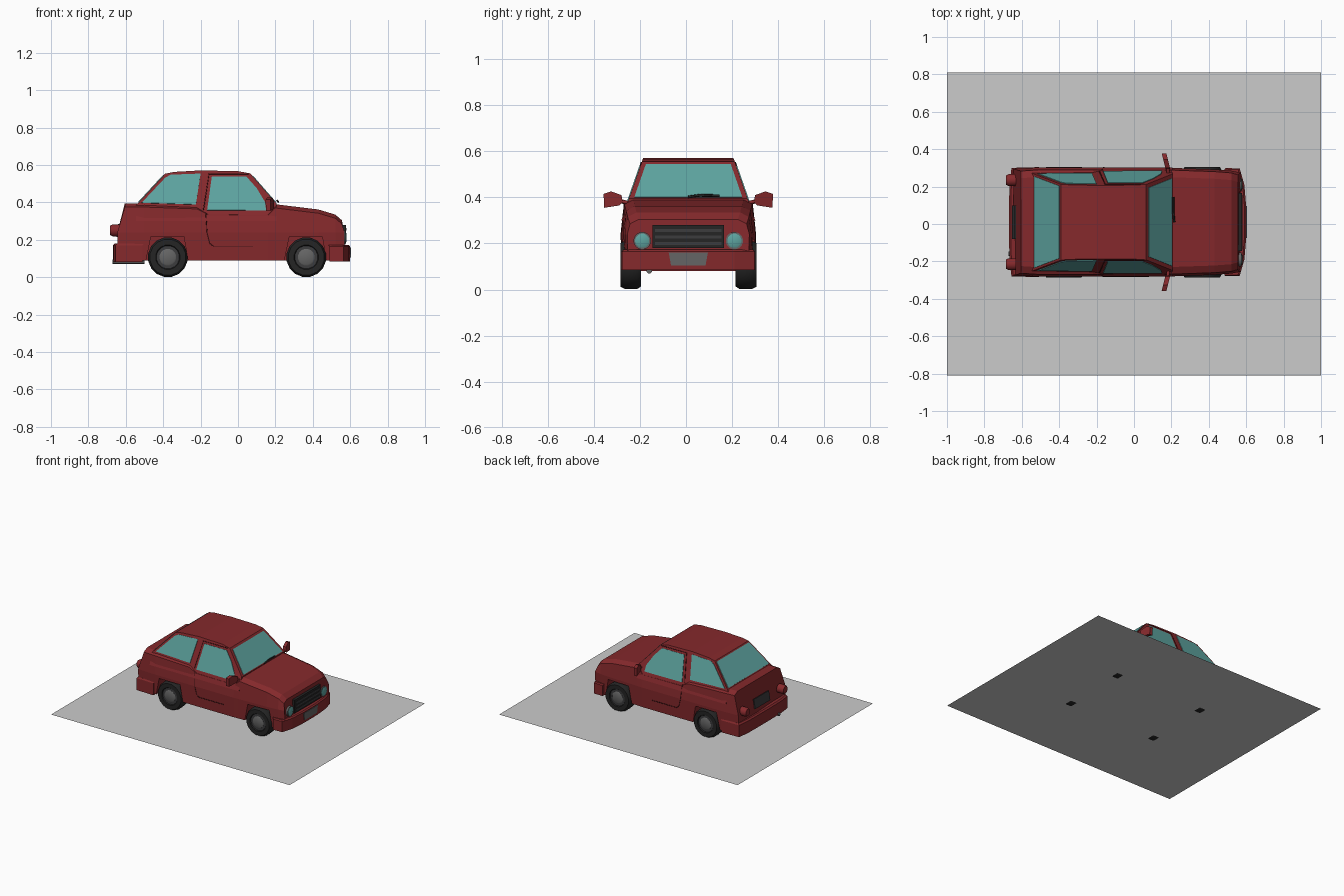
import bpy, bmesh, math
from mathutils import Vector, Matrix

if "Cube" in bpy.data.objects:
    bpy.data.objects.remove(bpy.data.objects["Cube"])

CY = 0.01  # car sits slightly off the ground centre


def mat(name, c):
    m = bpy.data.materials.new(name)
    m.diffuse_color = (*c, 1)
    m.use_nodes = True
    m.node_tree.nodes["Principled BSDF"].inputs["Base Color"].default_value = m.diffuse_color
    return m


RED = mat("body_red", (0.235, 0.022, 0.025))
DARK_RED = mat("seam_dark_red", (0.05, 0.006, 0.007))
GLASS = mat("teal_glass", (0.11, 0.37, 0.35))
BLACK = mat("tyre_black", (0.018, 0.018, 0.018))
DARK = mat("dark_grey", (0.045, 0.045, 0.048))
GREY = mat("metal_grey", (0.13, 0.13, 0.13))
GROUND = mat("ground_grey", (0.6, 0.6, 0.6))


def finish(bm, name, material, y=CY, smooth=False):
    bmesh.ops.recalc_face_normals(bm, faces=bm.faces[:])
    me = bpy.data.meshes.new(name)
    bm.to_mesh(me)
    bm.free()
    me.materials.append(material)
    ob = bpy.data.objects.new(name, me)
    bpy.context.collection.objects.link(ob)
    ob.location.y = y
    if smooth:
        bpy.ops.object.select_all(action='DESELECT')
        ob.select_set(True)
        bpy.context.view_layer.objects.active = ob
        bpy.ops.object.shade_smooth_by_angle(angle=math.radians(35))
    return ob


def loft(name, rings, material, **kw):
    """Skin closed rings with equal point counts and cap both ends."""
    bm = bmesh.new()
    vs = [[bm.verts.new(p) for p in r] for r in rings]
    n = len(vs[0])
    for a, b in zip(vs, vs[1:]):
        for i in range(n):
            j = (i + 1) % n
            bm.faces.new((a[i], a[j], b[j], b[i]))
    bm.faces.new(vs[0])
    bm.faces.new(vs[-1])
    return finish(bm, name, material, **kw)


def plate(name, pts, material, t=0.004):
    """Thin flat panel lying on a surface, half sunk into it."""
    pts = [Vector(p) for p in pts]
    n = (pts[1] - pts[0]).cross(pts[2] - pts[0]).normalized() * t
    return loft(name, [[p - n for p in pts], [p + n for p in pts]], material)


def box(name, centre, size, material):
    bm = bmesh.new()
    bmesh.ops.create_cube(bm, size=1, matrix=Matrix.Translation(centre) @ Matrix.Diagonal((*size, 1)))
    return finish(bm, name, material)


def lathe(name, prof, centre, axis, material, seg=16, sign=1):
    """Rings of (radius, offset) around the x or y axis."""
    rings = []
    for r, d in prof:
        ring = []
        for i in range(seg):
            a = 2 * math.pi * (i + 0.5) / seg
            u, v = r * math.cos(a), r * math.sin(a)
            ring.append(Vector(centre) + Vector((d * sign, u, v) if axis == 'x' else (u, d * sign, v)))
        rings.append(ring)
    return loft(name, rings, material, smooth=True)


def tube(name, pts, r, material):
    cu = bpy.data.curves.new(name, 'CURVE')
    cu.dimensions = '3D'
    cu.bevel_depth = r
    cu.bevel_resolution = 0
    cu.use_fill_caps = True
    sp = cu.splines.new('POLY')
    sp.points.add(len(pts) - 1)
    for p, q in zip(sp.points, pts):
        p.co = (*q, 1)
    cu.materials.append(material)
    ob = bpy.data.objects.new(name, cu)
    bpy.context.collection.objects.link(ob)
    ob.location.y = CY


# Ground sheet
bm = bmesh.new()
bmesh.ops.create_grid(bm, x_segments=1, y_segments=1, size=1,
                      matrix=Matrix.Translation((0, 0, 0.004)) @ Matrix.Diagonal((1, 0.81, 1, 1)))
finish(bm, "ground_sheet", GROUND, y=0)

# Lower body: x, x at top edge, top height, half width
stations = [(-0.645, -0.605, 0.395, 0.285), (-0.5, -0.5, 0.395, 0.292), (-0.22, -0.22, 0.385, 0.292),
            (-0.16, -0.16, 0.355, 0.292), (0.16, 0.16, 0.352, 0.292), (0.2, 0.2, 0.39, 0.29),
            (0.43, 0.43, 0.362, 0.282), (0.52, 0.52, 0.335, 0.275), (0.57, 0.555, 0.305, 0.265)]
rings = []
for x, xt, zt, w in stations:
    half = [(x, w - 0.005, 0.09), (x, w, 0.24), (xt, w - 0.012, zt - 0.02), (xt, w - 0.05, zt)]
    rings.append(half + [(p[0], -p[1], p[2]) for p in reversed(half)])
body = loft("lower_body", rings, RED)

# Wheel arches cut from the body
for wx in (-0.375, 0.365):
    for s in (1, -1):
        tr = [(-0.125, 0.05), (-0.09, 0.218), (0.085, 0.218), (0.115, 0.05)]
        cut = loft("arch_cutter", [[(wx + x, s * y, z) for x, z in tr] for y in (0.19, 0.4)], RED)
        cut.hide_render = True
        md = body.modifiers.new("arch", 'BOOLEAN')
        md.object = cut
        md.operation = 'DIFFERENCE'
        md.solver = 'EXACT'
        bpy.context.view_layer.objects.active = body
        bpy.ops.object.modifier_apply(modifier=md.name)
        bpy.data.objects.remove(cut)


# Cabin: side profile with walls leaning inward
def cabin_w(z):
    return 0.27 - 0.35 * (z - 0.36)


cabin = [(-0.545, 0.3), (-0.545, 0.385), (-0.39, 0.553), (-0.34, 0.563), (-0.2, 0.571), (0, 0.567),
         (0.065, 0.555), (0.205, 0.395), (0.205, 0.3)]
loft("cabin", [[(x, s * cabin_w(z), z) for x, z in cabin] for s in (1, -1)], RED)

# Side glass, seams, mirrors
rear_side = [(-0.515, 0.397), (-0.39, 0.53), (-0.36, 0.547), (-0.2, 0.553), (-0.225, 0.388)]
door_side = [(-0.165, 0.358), (-0.14, 0.537), (0.045, 0.537), (0.1, 0.475), (0.145, 0.4), (0.15, 0.356)]
seam = [(-0.172, 0.345, 0.281), (-0.165, 0.24, 0.292), (-0.15, 0.18, 0.29), (-0.13, 0.165, 0.29), (0.08, 0.165, 0.29)]
for s, side in ((1, "left"), (-1, "right")):
    for nm, pts in (("rear_side_glass", rear_side), ("door_glass", door_side)):
        plate(f"{nm}_{side}", [(x, s * cabin_w(z), z) for x, z in pts], GLASS)
    tube(f"door_seam_{side}", [(x, s * y, z) for x, z, y in seam], 0.0025, DARK_RED)
    tube(f"pillar_seam_{side}", [(x, s * cabin_w(z), z) for x, z in
                                 ((-0.185, 0.36), (-0.155, 0.552), (0.055, 0.552))], 0.003, DARK_RED)
    hexa = [(0.285, 0.38), (0.30, 0.365), (0.365, 0.355), (0.368, 0.415), (0.335, 0.426), (0.29, 0.41)]
    loft(f"mirror_{side}", [[(d - 0.25 * (y - 0.3), s * y, z) for y, z in hexa] for d in (0.165, 0.19)], RED)
    tube(f"mirror_arm_{side}", [(0.185, s * 0.24, 0.37), (0.18, s * 0.3, 0.385)], 0.009, RED)


# Windscreen and rear window
def slope_glass(name, p0, p1, inset):
    q = [(*p, cabin_w(p[1]) - inset) for p in (p0, p1)]
    (x0, z0, w0), (x1, z1, w1) = q
    plate(name, [(x0, -w0, z0), (x0, w0, z0), (x1, w1, z1), (x1, -w1, z1)], GLASS)


slope_glass("windscreen", (0.2, 0.4), (0.076, 0.542), 0.022)
slope_glass("rear_window", (-0.531, 0.4), (-0.397, 0.545), 0.012)
tube("wiper", [(0.215, 0.0, 0.402), (0.21, 0.05, 0.409), (0.21, 0.135, 0.407)], 0.006, BLACK)


# Bumpers: mirrored plan outline between two heights
def bumper(name, half, z0, z1, lip):
    full = half + [(x, -y) for x, y in reversed(half)]
    loft(name, [[(x, y, z0) for x, y in full], [(x, y, z1) for x, y in full],
                [(x * 0.985, y * 0.98, z1 + lip) for x, y in full]], RED)


bumper("front_bumper", [(0.49, 0.289), (0.565, 0.287), (0.59, 0.2), (0.6, 0.08)], 0.085, 0.165, 0.008)
bumper("rear_bumper", [(-0.51, 0.294), (-0.655, 0.29), (-0.666, 0.2), (-0.668, 0.08)], 0.08, 0.17, 0.01)

# Grille, plates, exhaust
box("grille", (0.56, 0, 0.23), (0.034, 0.31, 0.1), BLACK)
for z in (0.2, 0.228, 0.256):
    box("grille_bar", (0.576, 0, z), (0.008, 0.29, 0.012), DARK)
plate("front_number_plate", [(0.6, -0.085, 0.16), (0.6, 0.085, 0.16), (0.6, 0.075, 0.105), (0.6, -0.075, 0.105)], GREY)
plate("rear_number_plate", [(-0.647, -0.09, 0.215), (-0.647, 0.09, 0.215),
                            (-0.636, 0.09, 0.285), (-0.636, -0.09, 0.285)], DARK)
lathe("exhaust", [(0.013, -0.672), (0.013, -0.5)], (0, -0.17, 0.082), 'x', GREY, 8)

# Lamps and wheels
for s, side in ((1, "left"), (-1, "right")):
    lathe(f"headlamp_rim_{side}", [(0.038, 0.54), (0.038, 0.574)], (0, s * 0.2, 0.212), 'x', GREY)
    lathe(f"headlamp_{side}", [(0.031, 0.56), (0.031, 0.576), (0.018, 0.581)], (0, s * 0.2, 0.212), 'x', GLASS)
    lathe(f"tail_lamp_{side}", [(0.033, -0.63), (0.033, -0.67), (0.026, -0.684)], (0, s * 0.225, 0.25), 'x', RED, 12)
    for wx, end in ((-0.375, "rear"), (0.365, "front")):
        c = (wx, 0, 0.107)
        lathe(f"{end}_tyre_{side}", [(0.05, 0.205), (0.095, 0.205), (0.107, 0.222), (0.107, 0.275),
                                     (0.097, 0.295), (0.066, 0.295), (0.06, 0.285)], c, 'y', BLACK, 16, s)
        lathe(f"{end}_rim_{side}", [(0.062, 0.27), (0.062, 0.288)], c, 'y', DARK, 16, s)
        lathe(f"{end}_hub_{side}", [(0.045, 0.28), (0.045, 0.289), (0.038, 0.293)], c, 'y', GREY, 16, s)
